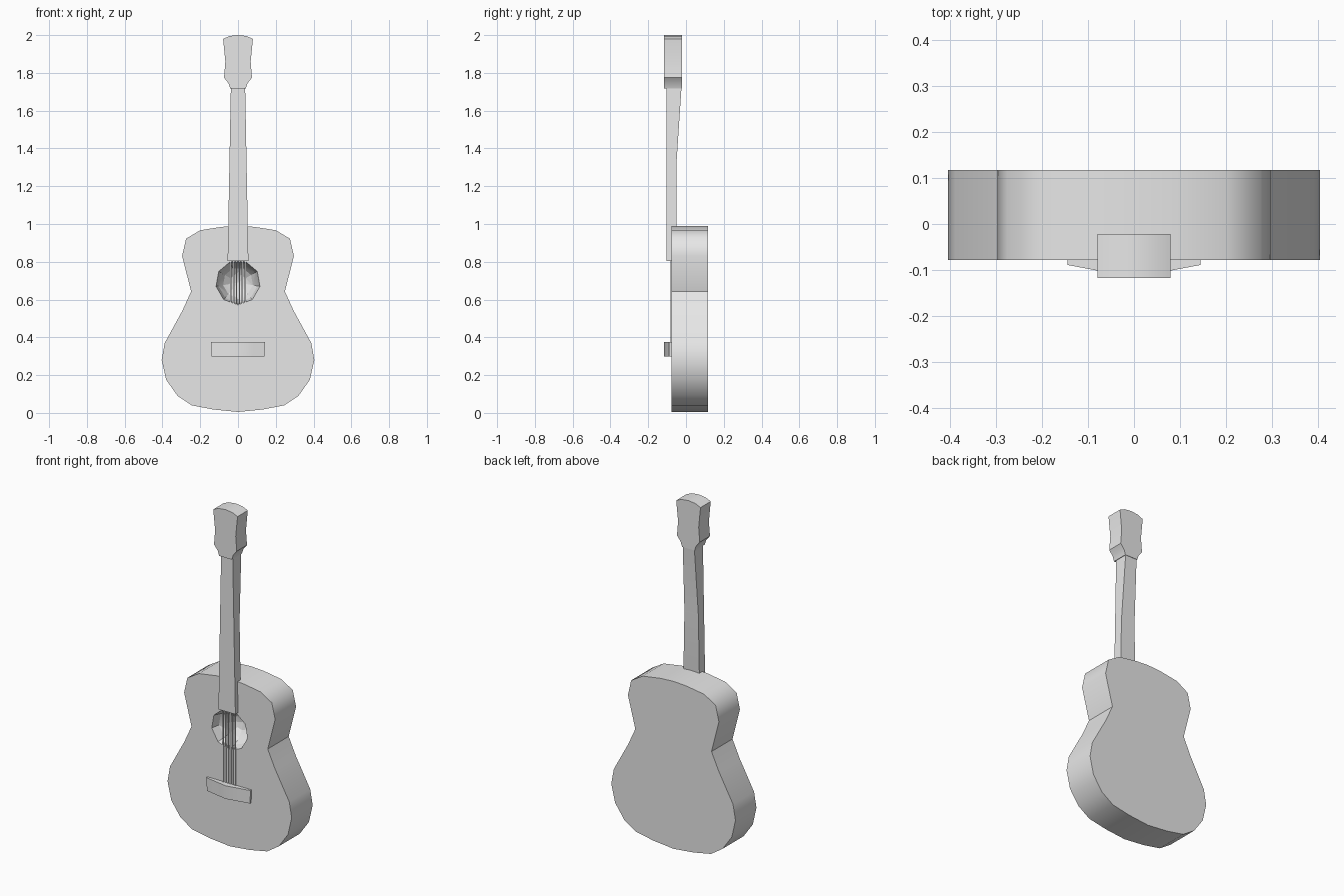
import bpy, bmesh
from math import sin, cos, radians
from mathutils import Vector

cube = bpy.data.objects.get("Cube")
if cube:
    bpy.data.objects.remove(cube)

grey = bpy.data.materials.new("plain_grey")
grey.use_nodes = True
grey.diffuse_color = (0.8, 0.8, 0.8, 1)
grey.node_tree.nodes["Principled BSDF"].inputs["Base Color"].default_value = (0.8, 0.8, 0.8, 1)


def finish(name, bm):
    bmesh.ops.recalc_face_normals(bm, faces=bm.faces)
    mesh = bpy.data.meshes.new(name)
    bm.to_mesh(mesh)
    bm.free()
    mesh.materials.append(grey)
    obj = bpy.data.objects.new(name, mesh)
    bpy.context.scene.collection.objects.link(obj)
    return obj


def prism(name, outline, axis, start, end, limit=40, concave=30, width=None):
    """Extrude a closed outline along an axis; flat caps, smooth sides up to a limit."""
    bm = bmesh.new()

    def place(p, depth):
        co = list(p)
        co.insert(axis, depth)
        return bm.verts.new(co)

    cap = bm.faces.new([place(p, start) for p in outline])
    moved = bmesh.ops.extrude_face_region(bm, geom=[cap], use_keep_orig=True)["geom"]
    shift = Vector((0, 0, 0))
    shift[axis] = end - start
    bmesh.ops.translate(bm, vec=shift, verts=[v for v in moved if isinstance(v, bmesh.types.BMVert)])
    bmesh.ops.recalc_face_normals(bm, faces=bm.faces)
    for f in bm.faces:
        f.smooth = abs(f.normal[axis]) < 0.9
    for e in bm.edges:
        bend = e.calc_face_angle_signed(0)
        e.smooth = -radians(concave) < bend < radians(limit)
    if width:
        for v in bm.verts:
            v.co.x *= width(v.co.z)
    return finish(name, bm)


def mirrored(half):
    """Complete a right-hand outline whose two ends lie on the centre line."""
    return half + [(-x, z) for x, z in reversed(half[1:-1])]


# Body with pinched waist
front, back = -0.078, 0.117
body = prism("body", mirrored([
    (0, 0.005), (0.13, 0.018), (0.245, 0.04), (0.32, 0.09), (0.38, 0.175),
    (0.404, 0.28), (0.388, 0.37), (0.295, 0.54), (0.248, 0.643), (0.296, 0.83),
    (0.275, 0.922), (0.2, 0.967), (0.085, 0.985), (0, 0.99)]),
    1, front, back, limit=60)

# Sound hole: nine-sided bowl cut into the front
bm = bmesh.new()
rings = [(-0.2, 0.118), (front, 0.118), (-0.03, 0.105), (0.01, 0.08), (0.035, 0.045)]
for y, r in rings:
    for k in range(9):
        a = radians(40 * k - 90)
        bm.verts.new((r * cos(a), y, 0.69 + r * sin(a)))
bm.verts.new((0, 0.045, 0.69))
bmesh.ops.convex_hull(bm, input=bm.verts)
for f in bm.faces:
    f.smooth = True
cutter = finish("sound_hole_cutter", bm)
cutter.hide_render = True
cut = body.modifiers.new("sound_hole", "BOOLEAN")
cut.operation = "DIFFERENCE"
cut.solver = "EXACT"
cut.object = cutter
bpy.context.view_layer.objects.active = body
bpy.ops.object.modifier_apply(modifier=cut.name)
bpy.data.objects.remove(cutter)

# Neck: side profile, narrowing towards the head
prism("neck", [(-0.103, 0.805), (-0.103, 1.72), (-0.024, 1.72), (-0.05, 1.33),
               (-0.05, 0.95), (-0.07, 0.805)], 0, -1, 1,
      width=lambda z: 0.055 - 0.017 * (z - 0.805) / 0.91)

# Headstock
prism("headstock", mirrored([
    (0, 1.717), (0.041, 1.717), (0.05, 1.745), (0.074, 1.775), (0.067, 1.86),
    (0.079, 1.98), (0.045, 1.995), (0, 2.0)]), 1, -0.117, -0.022)

# Bridge: shallow ridge on the lower body
prism("bridge", [(-0.144, front), (-0.144, -0.089), (-0.08, -0.101), (0, -0.116),
                 (0.08, -0.101), (0.144, -0.089), (0.144, front)], 2, 0.298, 0.375,
      width=lambda z: 1 if z > 0.33 else 0.97)

# Six strings from bridge to neck
for i in range(6):
    x = (i - 2.5) * 0.0155
    w = 0.0035
    prism(f"string_{i + 1}", [(x - w, 0.37), (x + w, 0.37), (x + w, 0.81), (x - w, 0.81)],
          1, front - 0.005, front)
